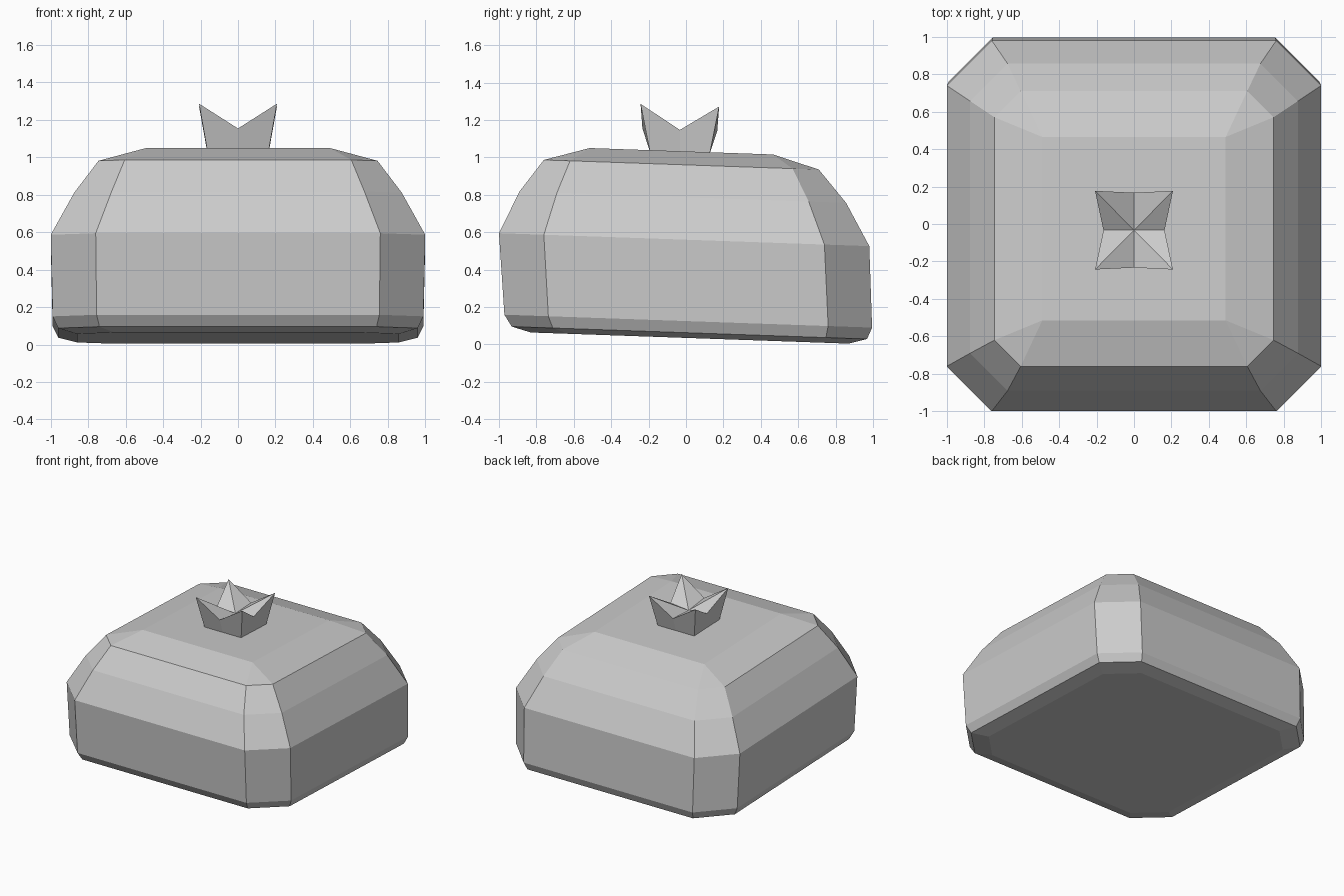
import bpy
import bmesh

cube = bpy.data.objects.get("Cube")
if cube:
    bpy.data.objects.remove(cube, do_unlink=True)

grey = bpy.data.materials.new("plain grey")
grey.use_nodes = True
COLOUR = (0.6, 0.6, 0.6, 1)
grey.diffuse_color = COLOUR
grey.node_tree.nodes["Principled BSDF"].inputs["Base Color"].default_value = COLOUR

TILT = 0.035  # the whole shape drops toward the back


def make_object(name, bm):
    bmesh.ops.recalc_face_normals(bm, faces=bm.faces)
    mesh = bpy.data.meshes.new(name)
    bm.to_mesh(mesh)
    bm.free()
    mesh.materials.append(grey)
    obj = bpy.data.objects.new(name, mesh)
    bpy.context.collection.objects.link(obj)
    return obj


def bridge(bm, low, high):
    n = len(low)
    for i in range(n):
        j = (i + 1) % n
        quad = [low[i], low[j], high[j], high[i]]
        bm.faces.new(list(dict.fromkeys(quad)))


# Body: stacked rounded rectangles (height, half width, half depth, corner cut, centre y)
rings = [
    (0.035, 0.86, 0.85, 0.20, 0.02),
    (0.063, 0.96, 0.95, 0.22, 0.018),
    (0.125, 0.99, 0.983, 0.235, 0.012),
    (0.56, 1.0, 0.99, 0.24, -0.01),
    (0.787, 0.875, 0.873, 0.20, -0.017),
    (0.96, 0.745, 0.735, 0.14, -0.025),
    (1.032, 0.49, 0.49, 0, -0.025),
]
bm = bmesh.new()
loops = []
for z, w, d, cut, cy in rings:
    loop = []
    for sx, sy in ((1, 1), (-1, 1), (-1, -1), (1, -1)):
        pair = [(w, d - cut), (w - cut, d)]
        if sx * sy < 0:
            pair.reverse()
        verts = [bm.verts.new((sx * x, cy + sy * y, z - TILT * (cy + sy * y)))
                 for x, y in (pair if cut else pair[:1])]
        loop += verts if cut else verts * 2
    loops.append(loop)
for low, high in zip(loops, loops[1:]):
    bridge(bm, low, high)
bm.faces.new(loops[0])
bm.faces.new(list(dict.fromkeys(loops[-1])))
make_object("body", bm)

# Stem crown: a block whose top corners are pulled out into four points
bm = bmesh.new()
CY = -0.033
outline = [(1, 1), (0, 1), (-1, 1), (-1, 0), (-1, -1), (0, -1), (1, -1), (1, 0)]
base, rim = [], []
for sx, sy in outline:
    y = CY + sy * 0.16
    base.append(bm.verts.new((sx * 0.163, y, 1.025 - TILT * y)))
    if sx and sy:
        x, y, z = sx * 0.208, CY + sy * 0.21, 1.278
    else:
        x, y, z = sx * 0.163, CY + sy * 0.2, 1.146
    rim.append(bm.verts.new((x, y, z - TILT * y)))
bridge(bm, base, rim)
bm.faces.new(base)
centre = bm.verts.new((0, CY, 1.13))
for i in (0, 2, 4, 6):
    for pair in ((rim[i - 1], rim[i]), (rim[i], rim[i + 1])):
        bm.faces.new((*pair, centre))
make_object("stem_crown", bm)
